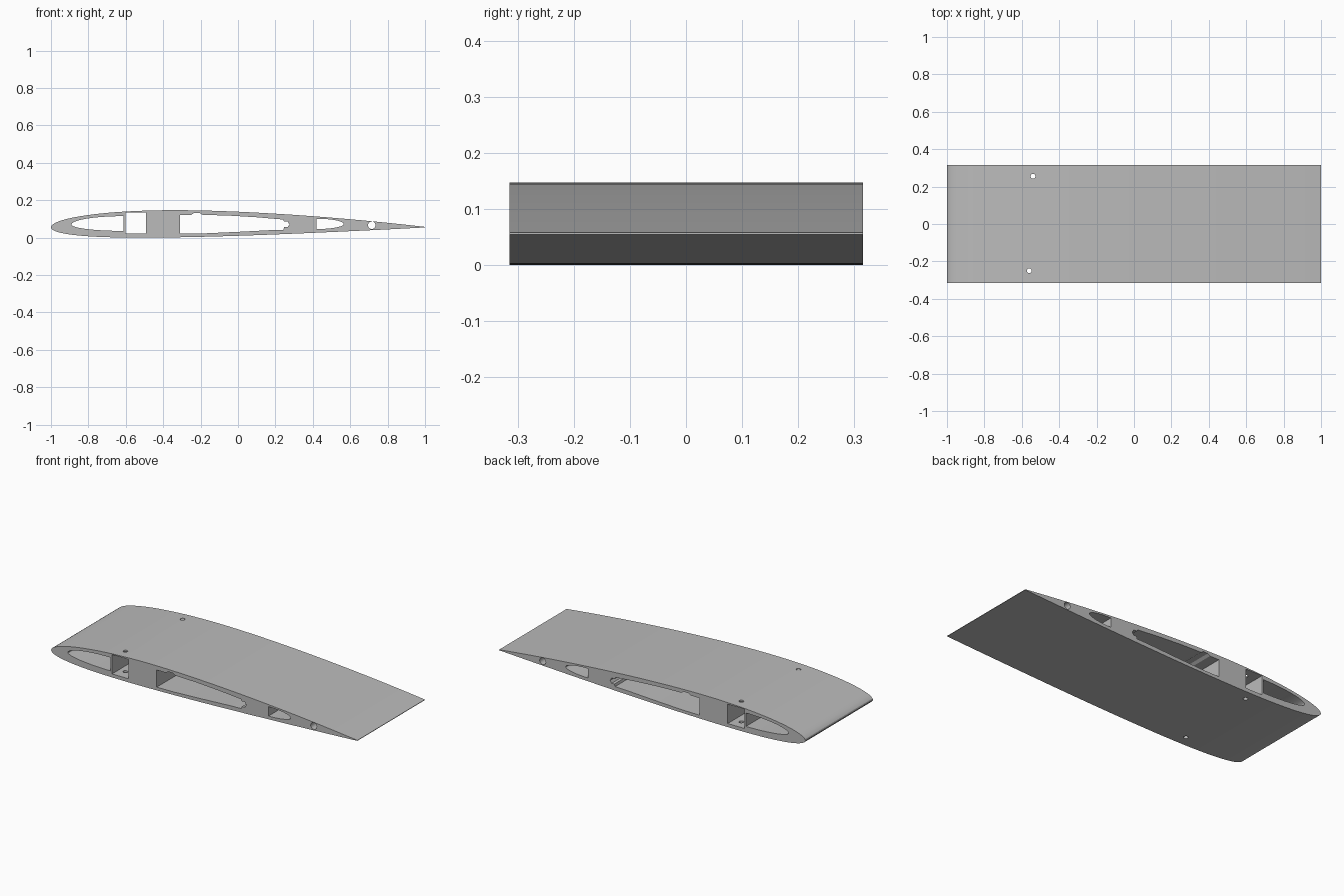
import bpy, bmesh, math
from mathutils import Matrix

cube = bpy.data.objects.get("Cube")
if cube:
    bpy.data.objects.remove(cube, do_unlink=True)

HALF_SPAN = 0.315
HEIGHT = 0.147

grey = bpy.data.materials.new("light grey")
grey.use_nodes = True
colour = (0.5, 0.5, 0.5, 1)
grey.diffuse_color = colour
grey.node_tree.nodes["Principled BSDF"].inputs["Base Color"].default_value = colour


def prism(name, outline, half):
    """Extrude an x-z outline along y."""
    bm = bmesh.new()
    face = bm.faces.new([bm.verts.new((x, -half, z)) for x, z in outline])
    ext = bmesh.ops.extrude_face_region(bm, geom=[face])
    moved = [v for v in ext["geom"] if isinstance(v, bmesh.types.BMVert)]
    bmesh.ops.translate(bm, verts=moved, vec=(0, 2 * half, 0))
    bmesh.ops.recalc_face_normals(bm, faces=bm.faces)
    return add_object(name, bm)


def add_object(name, bm):
    mesh = bpy.data.meshes.new(name)
    bm.to_mesh(mesh)
    bm.free()
    mesh.materials.append(grey)
    obj = bpy.data.objects.new(name, mesh)
    bpy.context.collection.objects.link(obj)
    return obj


def airfoil(count=44):
    """Thin cambered wing section with a narrow blunt trailing edge."""
    upper, lower = [], []
    for i in range(count + 1):
        c = (1 - math.cos(math.pi * i / count)) / 2
        thick = 0.147 * (1.4845 * math.sqrt(c) - 0.63 * c - 1.758 * c**2
                         + 1.4215 * c**3 - 0.5075 * c**4)
        peak = 0.4
        span = peak if c < peak else 1 - peak
        camber = 0.055 + 0.019 * (1 - ((c - peak) / span) ** 2)
        upper.append((2 * c - 1, camber + thick))
        lower.append((2 * c - 1, camber - thick))
    points = upper + lower[:0:-1]
    low = min(z for x, z in points)
    scale = HEIGHT / (max(z for x, z in points) - low)
    return [(x, (z - low) * scale) for x, z in points]


def rounded_end(tip, flat, z_tip, z_top, z_bottom, steps=24):
    """Half-oval opening: round at the tip, straight at the flat side."""
    points = []
    for i in range(steps + 1):
        a = math.pi * (i / steps - 0.5)
        end = z_top if a > 0 else z_bottom
        points.append((flat + (tip - flat) * math.cos(a),
                       z_tip + (end - z_tip) * abs(math.sin(a))))
    return points


def circle(x, z, r, steps=24):
    return [(x + r * math.cos(math.tau * i / steps),
             z + r * math.sin(math.tau * i / steps)) for i in range(steps)]


wing = prism("wing_section", airfoil(), HALF_SPAN)

# Lightening openings and spar tunnels running along the span
servo_bay = [(-0.31, 0.021), (-0.31, 0.122), (-0.25, 0.122), (-0.235, 0.132),
             (-0.205, 0.132), (-0.19, 0.122), (-0.05, 0.118), (0.1, 0.109),
             (0.24, 0.097), (0.245, 0.087), (0.265, 0.087), (0.275, 0.07),
             (0.265, 0.056), (0.247, 0.056), (0.243, 0.042), (0.17, 0.04),
             (0.0, 0.031), (-0.2, 0.022)]
openings = {
    "nose_opening": rounded_end(-0.89, -0.612, 0.07, 0.115, 0.036),
    "spar_tunnel": [(-0.602, 0.021), (-0.602, 0.135), (-0.493, 0.135), (-0.493, 0.021)],
    "middle_opening": servo_bay,
    "rear_opening": rounded_end(0.565, 0.42, 0.073, 0.101, 0.046),
    "rear_rod_hole": circle(0.715, 0.066, 0.02),
}
cutters = [prism(n, o, HALF_SPAN + 0.1) for n, o in openings.items()]

# Screw holes through both skins of the spar tunnel
for name, x, y in (("back_screw_hole", -0.54, 0.255), ("front_screw_hole", -0.56, -0.25)):
    bm = bmesh.new()
    bmesh.ops.create_cone(bm, cap_ends=True, segments=20, radius1=0.013, radius2=0.013,
                          depth=0.5, matrix=Matrix.Translation((x, y, 0.07)))
    cutters.append(add_object(name, bm))

bpy.context.view_layer.objects.active = wing
for cutter in cutters:
    cutter.hide_render = True
    cut = wing.modifiers.new(cutter.name, "BOOLEAN")
    cut.operation = "DIFFERENCE"
    cut.solver = "EXACT"
    cut.object = cutter
    bpy.ops.object.modifier_apply(modifier=cut.name)
    bpy.data.objects.remove(cutter, do_unlink=True)

# Smooth skin with crisp rims
bpy.ops.object.select_all(action="DESELECT")
wing.select_set(True)
bpy.ops.object.shade_smooth_by_angle(angle=math.radians(25))
